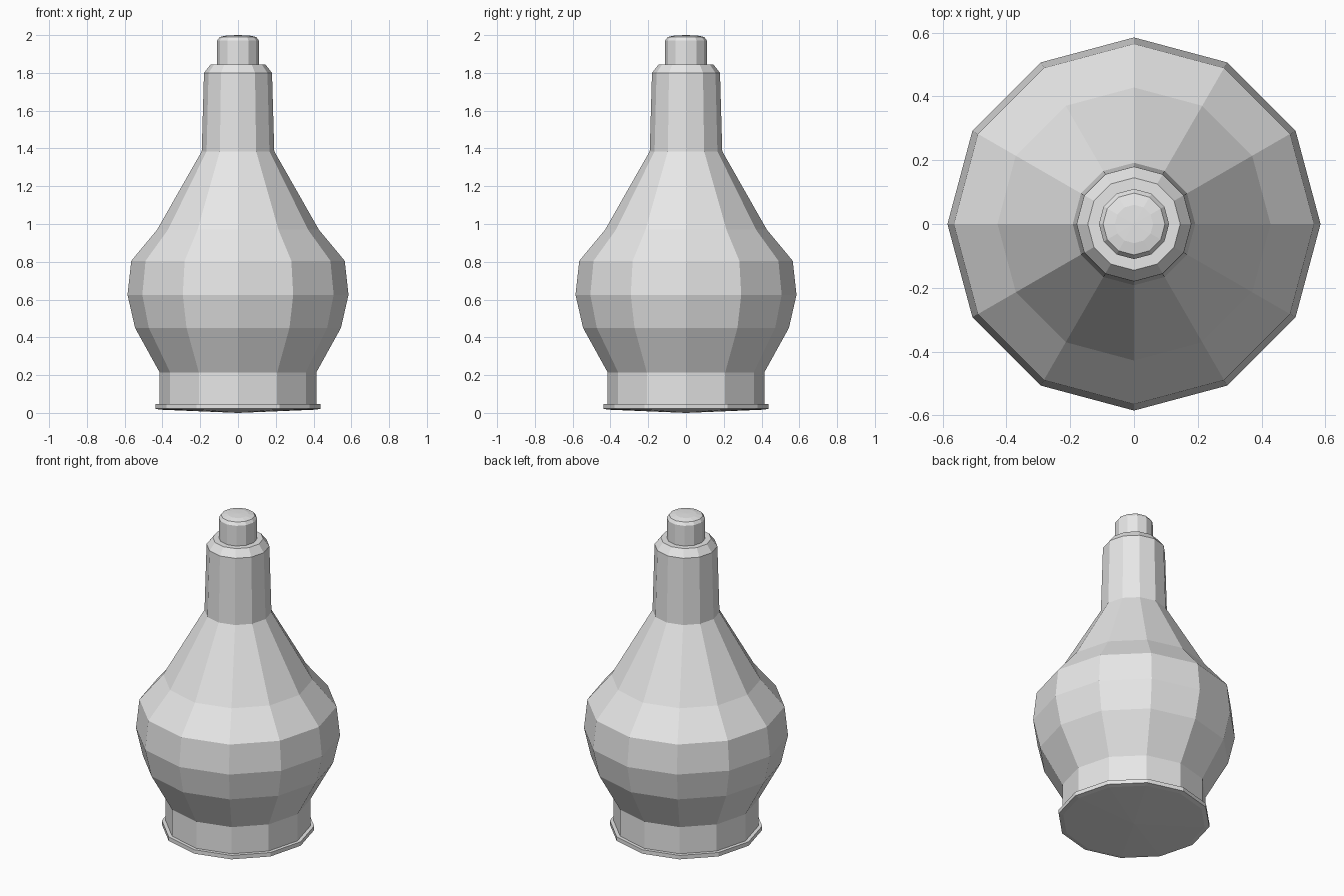
import bpy
import bmesh
import math
from mathutils import Vector

default_cube = bpy.data.objects.get("Cube")
if default_cube:
    bpy.data.objects.remove(default_cube, do_unlink=True)

SIDES = 12

# Single neutral grey for every part
grey = bpy.data.materials.new("plain grey")
grey.use_nodes = True
colour = (0.8, 0.8, 0.8, 1.0)
grey.diffuse_color = colour
for node in grey.node_tree.nodes:
    if node.type == 'BSDF_PRINCIPLED':
        node.inputs["Base Color"].default_value = colour


def lathe(name, profile):
    """Turn a (radius, height) profile into a flat-shaded twelve-sided part."""
    bm = bmesh.new()
    verts = [bm.verts.new((r, 0, z)) for r, z in profile]
    edges = [bm.edges.new(pair) for pair in zip(verts, verts[1:])]
    bmesh.ops.spin(bm, geom=verts + edges, cent=Vector(), axis=Vector((0, 0, 1)),
                   angle=math.tau, steps=SIDES, use_duplicate=False)
    bmesh.ops.remove_doubles(bm, verts=bm.verts[:], dist=0.0005)
    bmesh.ops.recalc_face_normals(bm, faces=bm.faces[:])
    mesh = bpy.data.meshes.new(name)
    bm.to_mesh(mesh)
    bm.free()
    mesh.materials.append(grey)
    obj = bpy.data.objects.new(name, mesh)
    bpy.context.collection.objects.link(obj)
    return obj


# Thin foot flange with a slightly bulging underside
lathe("base_flange", [(0, 0), (0.41, 0.017), (0.437, 0.022),
                      (0.437, 0.047), (0.415, 0.047)])

# Straight collar, rounded belly and sloping shoulder
lathe("bulb_body", [(0.415, 0.047), (0.415, 0.215), (0.545, 0.45),
                    (0.585, 0.625), (0.565, 0.805), (0.428, 0.97),
                    (0.192, 1.385)])

# Tapered neck with a bevelled top
lathe("neck", [(0.192, 1.385), (0.18, 1.8), (0.145, 1.845), (0.11, 1.845)])

# Small tip with a rounded top
lathe("tip", [(0.11, 1.845), (0.11, 1.972), (0.097, 1.99),
              (0.06, 1.998), (0, 2.0)])
